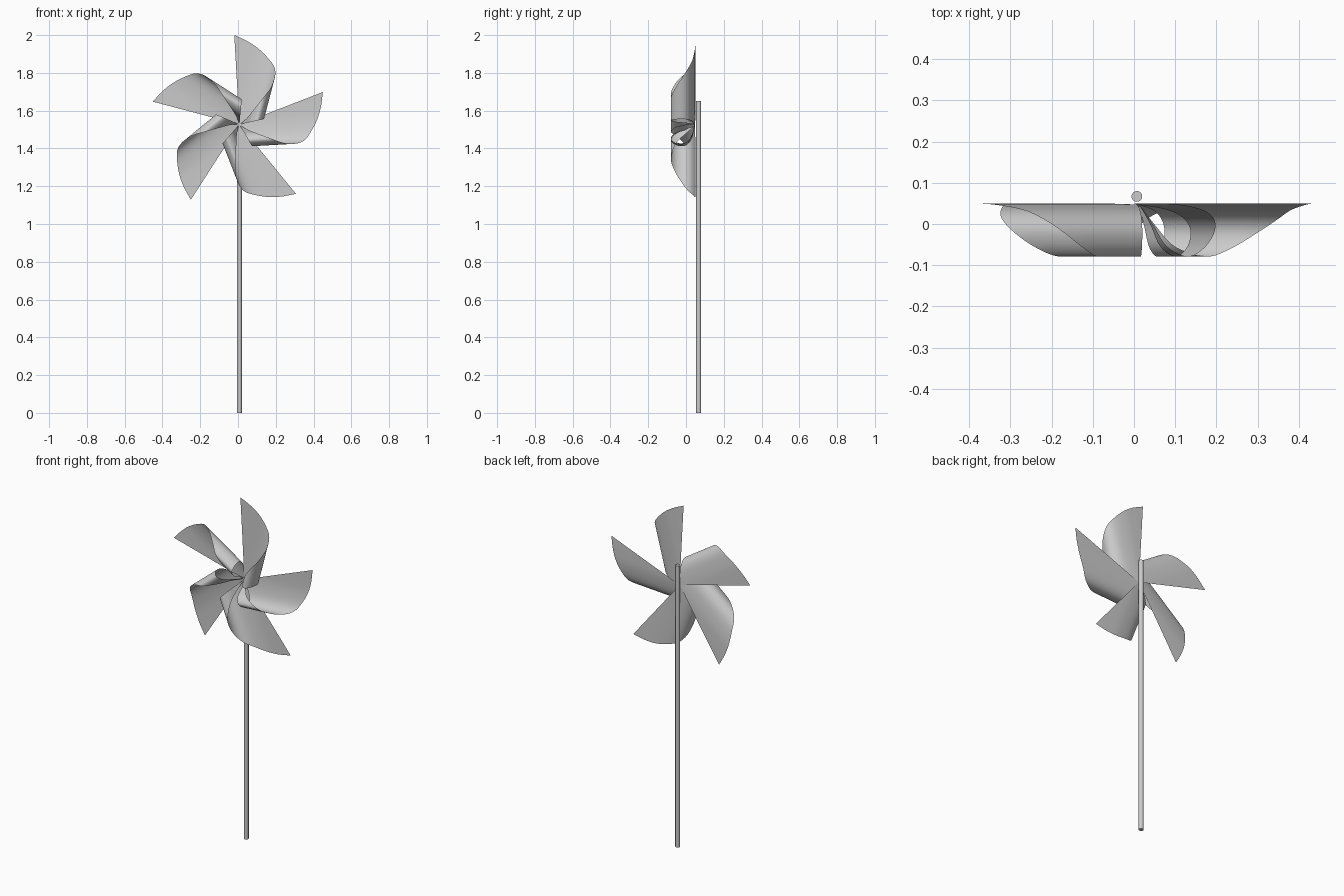
import bpy, bmesh, math

if "Cube" in bpy.data.objects:
    bpy.data.objects.remove(bpy.data.objects["Cube"])

HUB_X, HUB_Z = 0.007, 1.527
AXIS = math.radians(75.3)      # direction of the roll axis of the top blade
ROWS, STEPS = 4, 6

# Curl of the paper: (across the roll, depth y, outer edge along the roll)
CURL = [(-.146, .05, .451), (-.07, .05, .437), (0, .047, .412), (.068, .034, .371),
        (.105, .012, .337), (.119, -.02, .288), (.110, -.058, .225), (.085, -.079, .165),
        (.052, -.055, .09), (.03, -.002, .042), (.008, .042, .009)]


def smooth_path(pts, steps):
    """Catmull-Rom curve through the points."""
    p = [pts[0]] + pts + [pts[-1]]
    out = []
    for i in range(1, len(p) - 2):
        for k in range(steps):
            t = k / steps
            out.append(tuple(0.5 * (2 * b + (c - a) * t + (2 * a - 5 * b + 4 * c - d) * t * t
                                    + (3 * b - a - 3 * c + d) * t ** 3)
                             for a, b, c, d in zip(p[i - 1], p[i], p[i + 1], p[i + 2])))
    return out + [pts[-1]]


def inner_edge(s):
    """Straight cut edges, both starting at the hub."""
    return -3.09 * s if s < 0 else 0.51 * s


def make_blade(name, turn):
    bm = bmesh.new()
    cols = []
    ang = AXIS + turn
    for s, y, hi in smooth_path(CURL, STEPS):
        lo = min(inner_edge(s), hi)
        col = []
        for r in range(ROWS + 1):
            t = lo + (hi - lo) * r / ROWS
            x = s * math.sin(ang) + t * math.cos(ang)
            z = -s * math.cos(ang) + t * math.sin(ang)
            col.append(bm.verts.new((HUB_X + x, y, HUB_Z + z)))
        cols.append(col)
    for a, b in zip(cols, cols[1:]):
        for r in range(ROWS):
            bm.faces.new((a[r], b[r], b[r + 1], a[r + 1]))
    bmesh.ops.remove_doubles(bm, verts=bm.verts, dist=1e-5)
    for f in bm.faces:
        f.smooth = True
    me = bpy.data.meshes.new(name)
    bm.to_mesh(me)
    bm.free()
    bpy.context.collection.objects.link(bpy.data.objects.new(name, me))


# Five curled blades
for i in range(5):
    make_blade(f"blade_{i + 1}", -i * math.tau / 5)

# Stick behind the blades
bpy.ops.mesh.primitive_cylinder_add(vertices=32, radius=.013, depth=1.65,
                                    location=(HUB_X, .067, .825))
stick = bpy.context.object
stick.name = "stick"
bpy.ops.object.shade_smooth_by_angle()
